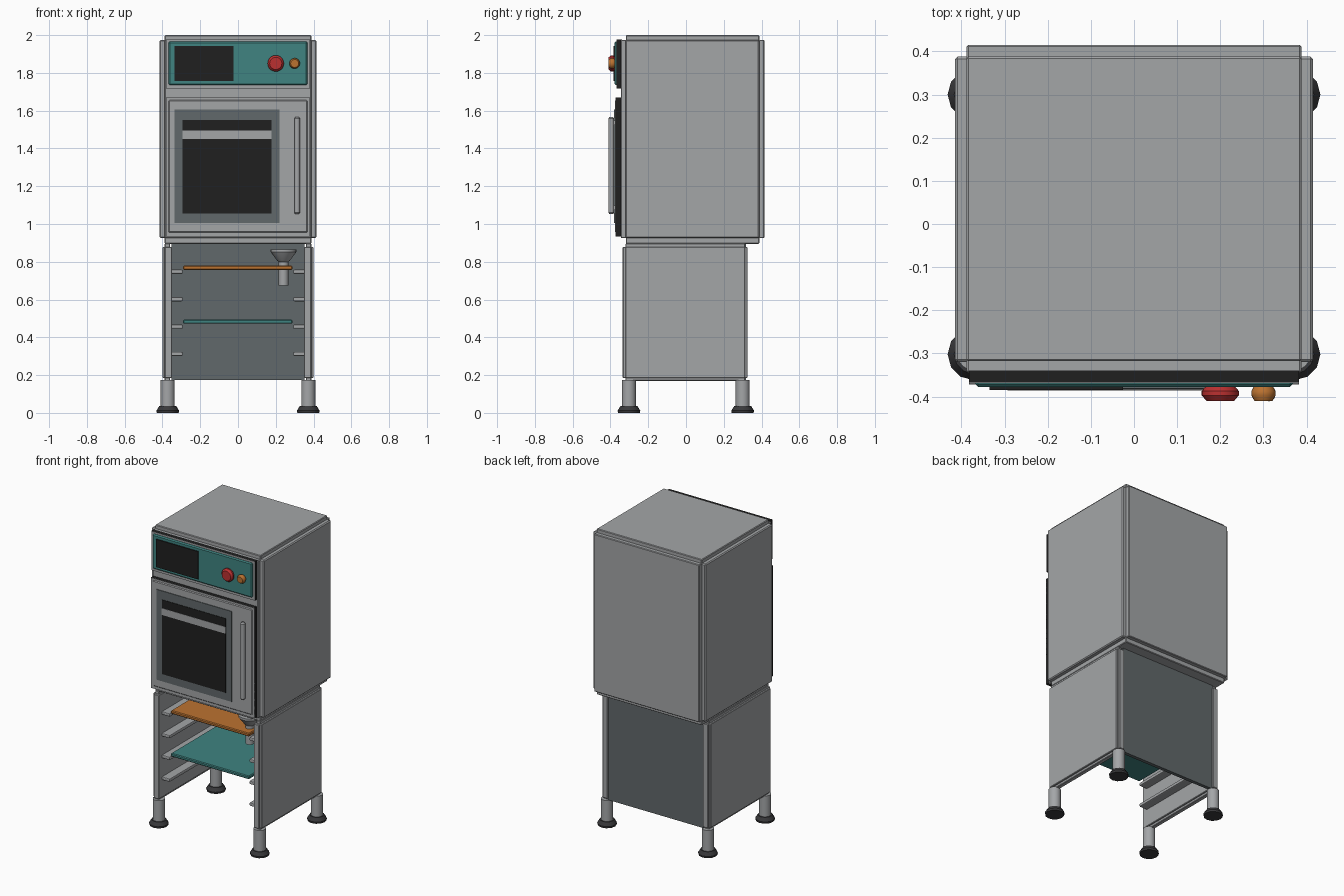
import bpy, bmesh, math

old = bpy.data.objects.get("Cube")
if old:
    bpy.data.objects.remove(old, do_unlink=True)


def material(name, r, g, b):
    m = bpy.data.materials.new(name)
    m.use_nodes = True
    m.diffuse_color = (r, g, b, 1)
    m.node_tree.nodes["Principled BSDF"].inputs["Base Color"].default_value = (r, g, b, 1)
    return m


STEEL = material("steel grey", .37, .38, .39)
SLATE = material("slate grey", .12, .14, .145)
BLACK = material("black", .014, .014, .014)
RUBBER = material("dark rubber", .04, .04, .043)
TEAL = material("teal", .05, .23, .22)
RED = material("red", .5, .03, .03)
ORANGE = material("orange", .5, .17, .03)


def finish(bm, name, mat):
    bmesh.ops.recalc_face_normals(bm, faces=bm.faces)
    me = bpy.data.meshes.new(name)
    bm.to_mesh(me)
    bm.free()
    me.materials.append(mat)
    ob = bpy.data.objects.new(name, me)
    bpy.context.collection.objects.link(ob)
    return ob


def box(name, mat, xs, ys, zs, bevel=0, segments=1):
    """Box from its x, y and z ranges, with an optional bevel."""
    bm = bmesh.new()
    bmesh.ops.create_cube(bm, size=1)
    for v in bm.verts:
        v.co = [r[0] if c < 0 else r[1] for c, r in zip(v.co, (xs, ys, zs))]
    ob = finish(bm, name, mat)
    if bevel:
        mod = ob.modifiers.new("Bevel", "BEVEL")
        mod.width, mod.segments = bevel, segments
    return ob


def lathe(name, mat, profile, loc, sides=24, tilt=0):
    """Solid of revolution from (radius, height) points."""
    bm = bmesh.new()
    rings = [[bm.verts.new((r * math.cos(math.tau * i / sides),
                            r * math.sin(math.tau * i / sides), z))
              for i in range(sides)] for r, z in profile]
    for a, b in zip(rings, rings[1:]):
        for i in range(sides):
            j = (i + 1) % sides
            bm.faces.new((a[i], a[j], b[j], b[i]))
    bm.faces.new(rings[0])
    bm.faces.new(rings[-1])
    ob = finish(bm, name, mat)
    ob.location = loc
    ob.rotation_euler.x = tilt
    bpy.ops.object.select_all(action="DESELECT")
    ob.select_set(True)
    bpy.context.view_layer.objects.active = ob
    bpy.ops.object.shade_smooth_by_angle(angle=math.radians(35))
    return ob


# Oven housing: three crossing slabs leave a stepped notch on every edge
box("housing_sides", STEEL, (-.415, .415), (-.32, .388), (.925, 1.975), .006)
box("housing_front_back", STEEL, (-.388, .388), (-.345, .415), (.925, 1.975), .004)
box("housing_top_bottom", STEEL, (-.388, .388), (-.318, .388), (.895, 2), .004)

# Control panel
box("panel_gasket", BLACK, (-.382, .382), (-.366, -.34), (1.718, 1.978))
box("panel_rim", STEEL, (-.382, .382), (-.368, -.365), (1.718, 1.978))
box("control_panel", TEAL, (-.368, .368), (-.378, -.36), (1.735, 1.966), .007)
box("display", BLACK, (-.335, -.025), (-.385, -.377), (1.757, 1.942))


# Knobs with bevelled rims
def knob(name, mat, x, r):
    lathe(name, mat, [(r * .8, 0), (r, .01), (r, .02), (r * .75, .033)],
          (x, -.377, 1.85), 20, math.pi / 2)


knob("large_knob", RED, .2, .043)
knob("small_knob", ORANGE, .3, .028)

# Oven door
box("door_gasket", BLACK, (-.382, .382), (-.37, -.34), (.935, 1.67))
box("door_rim", STEEL, (-.382, .382), (-.372, -.369), (.935, 1.67))
box("door", STEEL, (-.368, .368), (-.377, -.36), (.953, 1.658), .006)
box("window_frame", SLATE, (-.335, .22), (-.381, -.374), (1.005, 1.607))
box("window_glass", BLACK, (-.293, .178), (-.384, -.378), (1.055, 1.55))
box("window_reflection", STEEL, (-.293, .178), (-.386, -.382), (1.45, 1.495))
lathe("door_handle", STEEL, [(.009, 0), (.015, .008), (.015, .507), (.009, .515)],
      (.313, -.396, 1.052), 16)
for label, z in (("lower", 1.085), ("upper", 1.535)):
    box(label + "_handle_mount", STEEL, (.305, .321), (-.395, -.37), (z - .012, z + .012))

# Stand: stepped side panels with shelf rails, and a back panel
for label, s in (("left", 1), ("right", -1)):
    def span(a, b):
        return tuple(sorted((a * s, b * s)))

    box(label + "_stand_panel", STEEL, span(.36, .4), (-.32, .312), (.185, .878), .003)
    box(label + "_stand_core", STEEL, span(.35, .388), (-.335, .326), (.185, .878), .003)
    box(label + "_stand_ends", STEEL, span(.36, .388), (-.32, .312), (.17, .897), .003)
    for i in range(4):
        z = .312 + i * .145
        box(f"{label}_rail_{i + 1}", STEEL, span(.293, .355), (-.3, .3),
            (z - .011, z + .011), .006, 2)

    # Legs with rubber feet
    for end, y in (("front", -.302), ("back", .3)):
        lathe(f"{label}_{end}_leg", STEEL, [(.037, .03), (.037, .175)], (.372 * s, y, 0))
        lathe(f"{label}_{end}_foot", RUBBER,
              [(.058, 0), (.06, .012), (.045, .036), (.036, .036)], (.372 * s, y, 0), 12)
box("stand_back", SLATE, (-.352, .352), (.295, .318), (.175, .897))

# Trays
box("upper_tray", ORANGE, (-.29, .288), (-.295, .285), (.757, .779), .005)
box("lower_tray", TEAL, (-.29, .288), (-.295, .285), (.472, .494), .005)

# Drain funnel under the oven
lathe("drain_funnel", STEEL,
      [(.026, .675), (.026, .8), (.034, .806), (.068, .852), (.068, .866), (.03, .866)],
      (.241, -.22, 0))
